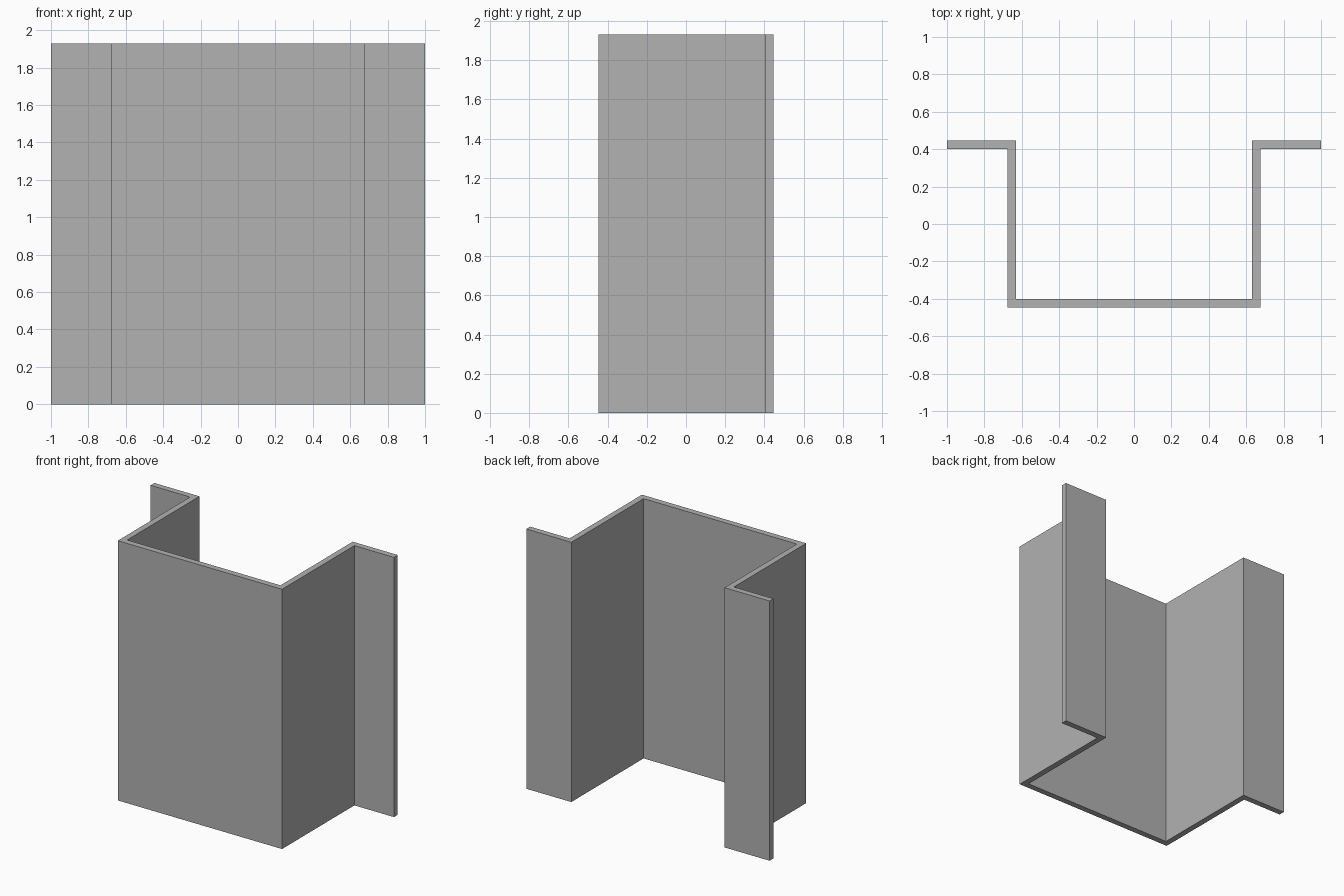
import bpy
import bmesh

if "Cube" in bpy.data.objects:
    bpy.data.objects.remove(bpy.data.objects["Cube"], do_unlink=True)

HEIGHT = 1.93
HALF_WIDTH = 1.0
HALF_DEPTH = 0.447
WEB = 0.675        # outer half width of the channel
THICK = 0.045

# Plain grey metal
grey = bpy.data.materials.new("plain_grey")
grey.use_nodes = True
colour = (0.445, 0.445, 0.445, 1)
grey.diffuse_color = colour
grey.node_tree.nodes["Principled BSDF"].inputs["Base Color"].default_value = colour

# Half of the hat section, outer side then inner side, mirrored across x
outer = [(WEB, -HALF_DEPTH), (WEB, HALF_DEPTH - THICK), (HALF_WIDTH, HALF_DEPTH - THICK)]
inner = [(HALF_WIDTH, HALF_DEPTH), (WEB - THICK, HALF_DEPTH),
         (WEB - THICK, -HALF_DEPTH + THICK)]
half = outer + inner
section = half + [(-x, y) for x, y in reversed(half)]

# Extrude the section into the upright channel
bm = bmesh.new()
base = bm.faces.new([bm.verts.new((x, y, 0)) for x, y in section])
extruded = bmesh.ops.extrude_face_region(bm, geom=[base])["geom"]
top = [v for v in extruded if isinstance(v, bmesh.types.BMVert)]
bmesh.ops.translate(bm, verts=top, vec=(0, 0, HEIGHT))
bmesh.ops.recalc_face_normals(bm, faces=bm.faces)

mesh = bpy.data.meshes.new("hat_channel")
bm.to_mesh(mesh)
bm.free()
mesh.materials.append(grey)
channel = bpy.data.objects.new("hat_channel", mesh)
bpy.context.collection.objects.link(channel)
